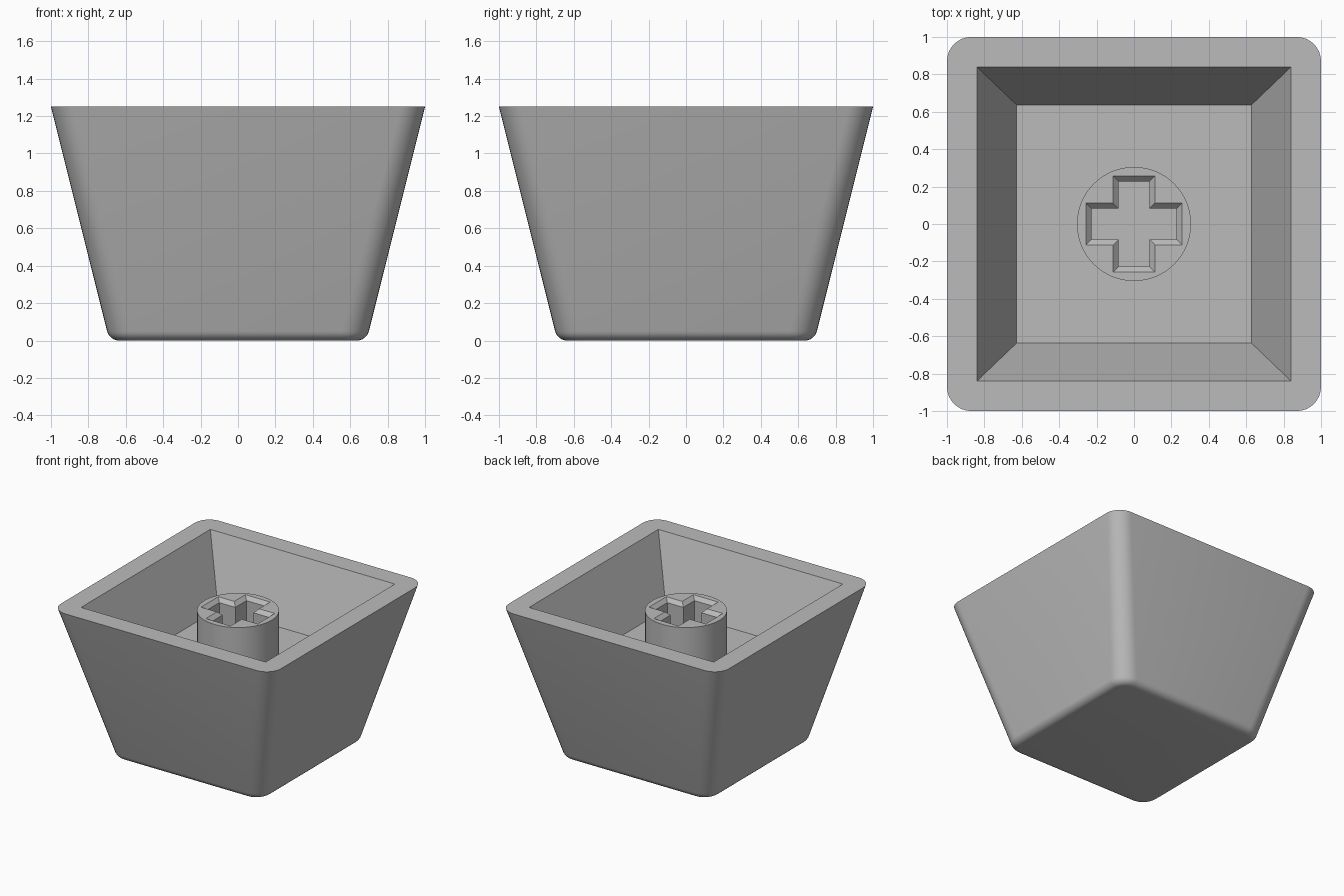
import bpy, bmesh, math

if "Cube" in bpy.data.objects:
    bpy.data.objects.remove(bpy.data.objects["Cube"])

grey = bpy.data.materials.new("plain grey")
grey.diffuse_color = (0.5, 0.5, 0.5, 1)
grey.use_nodes = True
grey.node_tree.nodes["Principled BSDF"].inputs["Base Color"].default_value = grey.diffuse_color

H = 1.25          # overall height
FLOOR = 0.73      # cavity floor height
SEG = 8           # segments per rounded corner


def rounded_square(half, r, z):
    """Counter-clockwise ring with SEG + 1 points per corner."""
    pts = []
    for c in range(4):
        a0 = c * math.pi / 2
        cx = (half - r) * (1 if c in (0, 3) else -1)
        cy = (half - r) * (1 if c in (0, 1) else -1)
        for i in range(SEG + 1):
            a = a0 + i / SEG * math.pi / 2
            pts.append((cx + r * math.cos(a), cy + r * math.sin(a), z))
    return pts


def cross(length, width, z):
    """Plus-shaped ring."""
    pts = []
    for c in range(4):
        ca, sa = round(math.cos(c * math.pi / 2)), round(math.sin(c * math.pi / 2))
        for x, y in ((length, -width), (length, width), (width, width)):
            pts.append((x * ca - y * sa, x * sa + y * ca, z))
    return pts


def circle(r, z, n=64):
    return [(r * math.cos(2 * math.pi * i / n), r * math.sin(2 * math.pi * i / n), z)
            for i in range(n)]


def add_ring(bm, pts):
    return [bm.verts.new(p) for p in pts]


def skin(bm, a, b):
    n = len(a)
    for i in range(n):
        j = (i + 1) % n
        bm.faces.new((a[i], a[j], b[j], b[i]))


def finish(bm, name):
    bmesh.ops.recalc_face_normals(bm, faces=bm.faces)
    me = bpy.data.meshes.new(name)
    bm.to_mesh(me)
    bm.free()
    ob = bpy.data.objects.new(name, me)
    bpy.context.collection.objects.link(ob)
    me.materials.append(grey)
    bpy.ops.object.select_all(action='DESELECT')
    ob.select_set(True)
    bpy.context.view_layer.objects.active = ob
    bpy.ops.object.shade_smooth_by_angle(angle=math.radians(30))


# Tapered shell: rounded base edge, flared walls, rim, square cavity
bm = bmesh.new()
slope, fillet = 0.25, 0.066
base = 1 - slope * H
wall = math.atan(slope)
sweep = math.pi / 2 - wall
tangent = fillet * math.tan(sweep / 2)
rings = []
for i in range(7):
    a = sweep * i / 6
    half = base - tangent + fillet * math.sin(a)
    rings.append(add_ring(bm, rounded_square(half, 0.13 - base + half, fillet * (1 - math.cos(a)))))
rings.append(add_ring(bm, rounded_square(1, 0.13, H)))
bm.faces.new(rings[0])
for a, b in zip(rings, rings[1:]):
    skin(bm, a, b)

signs = ((1, 1), (-1, 1), (-1, -1), (1, -1))
lip = add_ring(bm, [(0.839 * x, 0.839 * y, H) for x, y in signs])
floor = add_ring(bm, [(0.627 * x, 0.636 * y, FLOOR) for x, y in signs])
rim = rings[-1]
for c in range(4):
    s = c * (SEG + 1)
    for i in range(SEG):
        bm.faces.new((rim[s + i], rim[s + i + 1], lip[c]))
    bm.faces.new((rim[s + SEG], rim[(s + SEG + 1) % len(rim)], lip[(c + 1) % 4], lip[c]))
skin(bm, lip, floor)
bm.faces.new(floor)
finish(bm, "cap_shell")

# Round stem with a chamfered plus-shaped socket
bm = bmesh.new()
top = 1.13
foot = add_ring(bm, circle(0.305, FLOOR - 0.01))
head = add_ring(bm, circle(0.305, top))
skin(bm, foot, head)
bm.faces.new(foot)
mouth = add_ring(bm, cross(0.257, 0.1125, top))
throat = add_ring(bm, cross(0.228, 0.083, top - 0.03))
pit = add_ring(bm, cross(0.228, 0.083, FLOOR + 0.002))
skin(bm, mouth, throat)
skin(bm, throat, pit)
bm.faces.new(pit)
edges = [bm.edges.get((r[i], r[(i + 1) % len(r)])) for r in (head, mouth) for i in range(len(r))]
bmesh.ops.triangle_fill(bm, edges=edges, use_beauty=True, normal=(0, 0, 1))
finish(bm, "stem")
